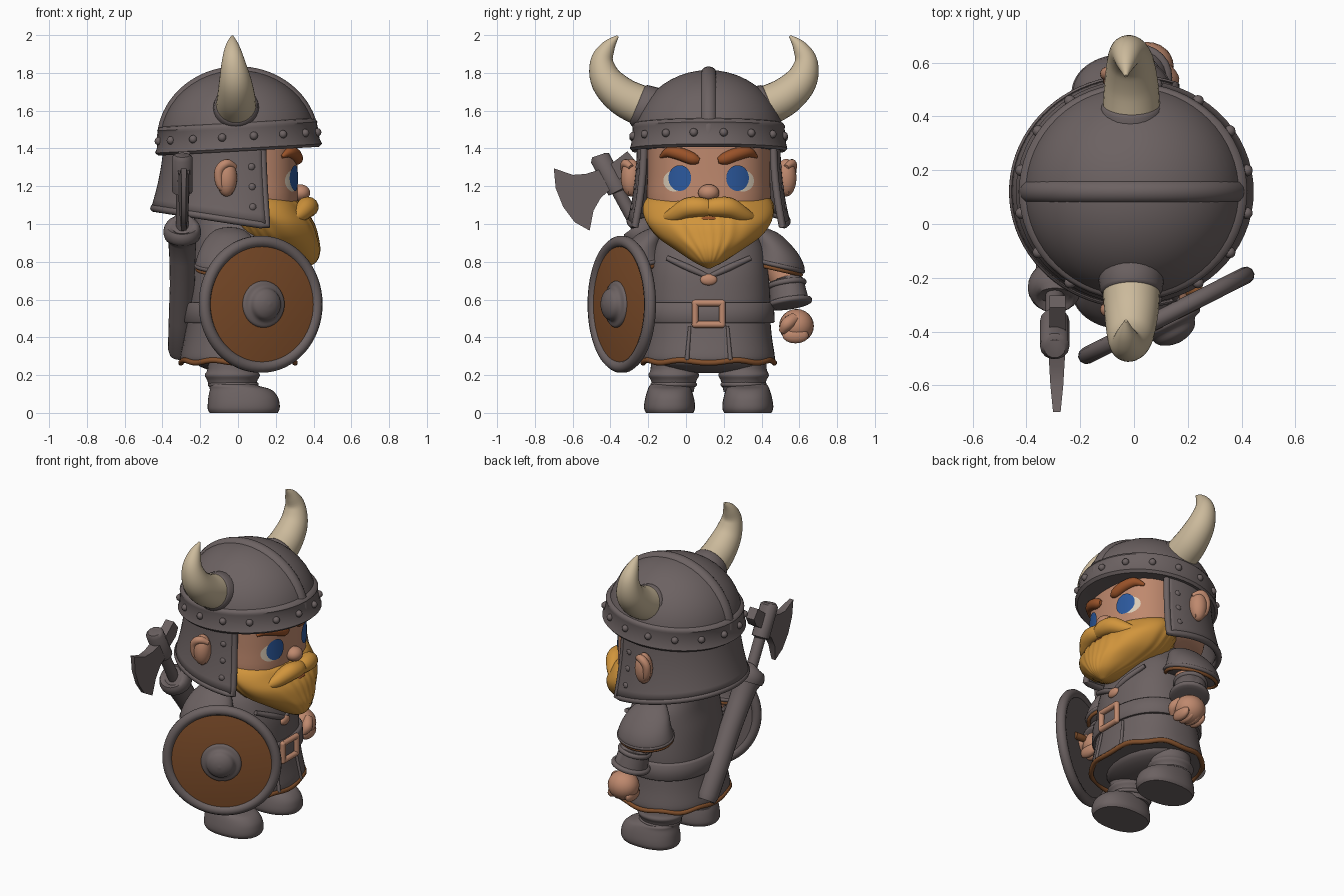
import bpy, bmesh, math
from math import sin, cos, pi, radians
from mathutils import Vector

if "Cube" in bpy.data.objects:
    bpy.data.objects.remove(bpy.data.objects["Cube"])

CY = 0.12  # the figure faces +x and its middle plane is y = CY


def material(name, rgb):
    m = bpy.data.materials.new(name)
    m.diffuse_color = (*rgb, 1)
    m.use_nodes = True
    m.node_tree.nodes["Principled BSDF"].inputs["Base Color"].default_value = m.diffuse_color
    return m


GREY = material("iron_grey", (0.15, 0.122, 0.122))
RUST = material("rust_leather", (0.22, 0.078, 0.024))
SKIN = material("skin", (0.52, 0.25, 0.155))
GOLD = material("golden_beard", (0.64, 0.30, 0.045))
BLUE = material("eye_blue", (0.025, 0.10, 0.34))
WHITE = material("eye_white", (0.70, 0.60, 0.47))
BONE = material("horn_bone", (0.60, 0.49, 0.33))
BROW = material("brow_brown", (0.32, 0.085, 0.022))


def finish(name, bm, *mats, angle=50):
    bmesh.ops.recalc_face_normals(bm, faces=bm.faces)
    me = bpy.data.meshes.new(name)
    bm.to_mesh(me)
    bm.free()
    for m in mats:
        me.materials.append(m)
    me.shade_smooth()
    me.set_sharp_from_angle(angle=radians(angle))
    o = bpy.data.objects.new(name, me)
    bpy.context.collection.objects.link(o)
    return o


def spline(pts, steps):
    """Catmull-Rom through tuples of any length."""
    if steps == 1:
        return [tuple(p) for p in pts]
    q, out = [pts[0], *pts, pts[-1]], []
    for i in range(1, len(q) - 2):
        for s in range(steps):
            t = s / steps
            out.append(tuple(0.5 * (2 * b + (c - a) * t + (2 * a - 5 * b + 4 * c - d) * t * t
                                    + (3 * b - a - 3 * c + d) * t ** 3)
                             for a, b, c, d in zip(*q[i - 1:i + 3])))
    return out + [tuple(pts[-1])]


def bridge(bm, rings, closed=False):
    n = len(rings[0])
    for k in range(len(rings) if closed else len(rings) - 1):
        a, b = rings[k], rings[(k + 1) % len(rings)]
        for i in range(n):
            bm.faces.new((a[i], a[(i + 1) % n], b[(i + 1) % n], b[i]))
    if not closed:
        bm.faces.new(rings[0])
        bm.faces.new(rings[-1])


def oval(a, rx, ry, e=2.0):
    c, s = cos(a), sin(a)
    return (rx * math.copysign(abs(c) ** (2 / e), c), ry * math.copysign(abs(s) ** (2 / e), s))


def loft(name, rings, mat, e=2.0, n=48, steps=4, wave=None):
    """Stacked ovals: (z, centre x, centre y, radius x, radius y)."""
    bm, loops = bmesh.new(), []
    for z, cx, cy, rx, ry in spline(rings, steps):
        loop = []
        for i in range(n):
            a = 2 * pi * i / n
            k = wave(a, z) if wave else 1
            x, y = oval(a, max(rx, 0.002) * k, max(ry, 0.002) * k, e)
            loop.append(bm.verts.new((cx + x, cy + y, z)))
        loops.append(loop)
    bridge(bm, loops)
    return finish(name, bm, mat)


def tube(name, pts, mat, steps=5, n=14, closed=False):
    """Round sweep along points (x, y, z, radius)."""
    path = pts if closed else spline(pts, steps)
    P = [Vector(p[:3]) for p in path]
    bm, rings, up = bmesh.new(), [], None
    for i, p in enumerate(P):
        t = (P[(i + 1) % len(P)] - P[i - 1]) if closed else P[min(i + 1, len(P) - 1)] - P[max(i - 1, 0)]
        t.normalize()
        up = up or (Vector((0, 0, 1)) if abs(t.z) < 0.9 else Vector((1, 0, 0)))
        up = (up - t * up.dot(t)).normalized()
        side = t.cross(up)
        r = max(path[i][3], 0.002)
        rings.append([bm.verts.new(p + r * (cos(2 * pi * j / n) * up + sin(2 * pi * j / n) * side))
                      for j in range(n)])
    bridge(bm, rings, closed)
    return finish(name, bm, mat)


def ball(name, c, r, mat, seg=24):
    bm = bmesh.new()
    bmesh.ops.create_uvsphere(bm, u_segments=seg, v_segments=seg // 2, radius=1)
    for v in bm.verts:
        v.co = Vector([c[k] + v.co[k] * r[k] for k in range(3)])
    return finish(name, bm, mat)


def prism(name, poly, x0, mat, halves):
    """Outline in (y, z) made thick along x by a half thickness per point."""
    bm = bmesh.new()
    bridge(bm, [[bm.verts.new((x0 + s * h, y, z)) for (y, z), h in zip(poly, halves)] for s in (-1, 1)])
    return finish(name, bm, mat, angle=30)


def hoop(name, z, rx, ry, r, mat, cx=0, cy=CY, e=2.0, n=64, dz=lambda a: 0):
    pts = [(cx + oval(2 * pi * i / n, rx, ry, e)[0], cy + oval(2 * pi * i / n, rx, ry, e)[1],
            z + dz(2 * pi * i / n), r) for i in range(n)]
    return tube(name, pts, mat, n=10, closed=True)


# legs and boots
for side, s in (("right", -1), ("left", 1)):
    y, b = CY + s * 0.185, CY + s * 0.207
    loft(side + "_boot", [(0, .03, b, .18, .125), (.02, .03, b, .19, .134), (.05, .03, b, .19, .134),
                          (.09, .026, b, .182, .126), (.125, .012, b, .16, .115), (.145, -.02, b, .125, .105),
                          (.165, -.03, y, .11, .10)], GREY, e=2.3)
    loft(side + "_leg", [(.11, -.03, y, .115, .105), (.17, -.03, y, .132, .12), (.20, -.03, y, .146, .134),
                         (.235, -.03, y, .13, .122), (.34, -.02, y, .13, .12)], GREY)
    hoop(side + "_boot_strap", .15, .122, .11, .013, GREY, cx=-.025, cy=y)
ball("breeches", (-.01, CY, .28), (.22, .30, .07), GREY)

# tunic, belt and hem
loft("tunic", [(.27, 0, CY, .30, .345), (.30, 0, CY, .305, .35), (.40, 0, CY, .285, .335), (.52, 0, CY, .268, .325),
               (.62, 0, CY, .265, .325), (.75, 0, CY, .255, .315), (.87, -.01, CY, .228, .295),
               (.96, -.025, CY, .21, .25), (1.08, -.03, CY, .20, .20)], GREY, e=2.3)
hoop("hem_trim", .272, .302, .347, .015, RUST, e=2.3, n=96, dz=lambda a: .007 * cos(8 * a + pi))
loft("belt", [(.475, 0, CY, .285, .343), (.485, 0, CY, .292, .35), (.575, 0, CY, .287, .345),
              (.585, 0, CY, .278, .335)], GREY, e=2.3, steps=1, n=64)
corners = [(CY - .072, .468), (CY + .072, .468), (CY + .072, .582), (CY - .072, .582)]
for i in range(4):
    (y0, z0), (y1, z1) = corners[i], corners[(i + 1) % 4]
    tube("buckle_bar", [(.297, y0, z0, .018), (.297, y1, z1, .018)], SKIN, steps=1)
    ball("buckle_corner", (.297, y0, z0), (.018,) * 3, SKIN, 12)
ball("tunic_button", (.262, CY, .705), (.02, .045, .03), SKIN)
for s in (-1, 1):
    tube("lapel", [(.20, CY + s * .22, .82, .014), (.245, CY + s * .10, .765, .018), (.258, CY, .72, .012)], GREY)
    tube("skirt_fold", [(.272, CY + s * .10, .46, .008), (.298, CY + s * .115, .28, .012)], GREY)

# shoulders and arms
for side, s in (("right", -1), ("left", 1)):
    pad = loft(side + "_shoulder_pad", [(-.015, 0, 0, .165, .125), (0, 0, 0, .182, .142), (.03, 0, 0, .178, .138),
                                        (.08, 0, -s * .02, .16, .122), (.13, 0, -s * .06, .13, .10),
                                        (.17, 0, -s * .10, .08, .07), (.185, 0, -s * .11, .01, .01)], GREY)
    trim = hoop(side + "_pad_trim", -.014, .170, .130, .011, RUST, cy=0)
    edge = hoop(side + "_pad_edge", .006, .176, .136, .012, GREY, cy=0)
    for o in (pad, trim, edge):
        o.location = (-.045, CY + s * .365, .775)
        o.rotation_euler = (-s * radians(13), 0, 0)
left = [(-.03, .47, .82), (.0, .53, .70), (.025, .55, .57), (.05, .585, .46)]
right = [(-.03, -.23, .82), (-.005, -.27, .70), (.04, -.255, .61), (.09, -.235, .55)]
for side, (a, b, c, h) in (("left", left), ("right", right)):
    tube(side + "_upper_arm", [(*a, .085), (*b, .08)], SKIN, n=20)
    tube(side + "_bracer", [(*b, .08), (*b, .092), (*c, .105), (*c, .085)], GREY, steps=1, n=24)
    for k, r in ((.15, .102), (.9, .118)):
        p, q = (Vector(b).lerp(Vector(c), k + d) for d in (-.14, .14))
        tube(side + "_bracer_cuff", [(*p, r - .03), (*p.lerp(q, .2), r), (*p.lerp(q, .8), r), (*q, r - .03)],
             GREY, steps=3, n=24)
    ball(side + "_hand", h, (.098, .092, .09), SKIN)
    for i in range(4):
        ball(side + "_finger", (h[0] + .065 - .042 * i, h[1] - .005, h[2] - .05), (.028, .07, .042), SKIN, 16)
    tube(side + "_thumb", [(h[0] + .06, h[1] - .01, h[2] + .04, .032), (h[0] + .085, h[1] - .05, h[2] + .01, .034),
                           (h[0] + .07, h[1] - .075, h[2] - .03, .02)], SKIN)

# shield, built flat and turned outward
disc = loft("shield_board", [(-.02, 0, 0, .335, .335), (.01, 0, 0, .335, .335), (.03, 0, 0, .2, .2),
                             (.035, 0, 0, .05, .05)], RUST, steps=1, n=64)
disc.data.materials.append(GREY)
for f in disc.data.polygons:
    f.material_index = 1 if f.normal.z < -.5 else 0
rim = hoop("shield_rim", 0, .332, .332, .032, GREY, cy=0)
boss = loft("shield_boss", [(.02, 0, 0, .125, .125), (.042, 0, 0, .12, .12), (.055, 0, 0, .092, .092),
                            (.085, 0, 0, .075, .075), (.105, 0, 0, .04, .04), (.112, 0, 0, .003, .003)], GREY)
strap = tube("shield_strap", [(-.16, 0, -.02, .022), (-.08, 0, -.055, .022), (.08, 0, -.055, .022),
                              (.16, 0, -.02, .022)], RUST)
for o in (disc, rim, boss, strap):
    o.location = (.12, -.34, .575)
    o.rotation_euler = Vector((.45, -.89, 0)).to_track_quat('Z', 'Y').to_euler()

# axe carried on the back
X = -.295
tube("axe_sheath", [(X - .01, .215, .325, .045), (X - .01, .205, .34, .066), (X, -.04, .68, .066), (X, -.205, .91, .074),
                    (X, -.22, .93, .094), (X, -.24, .965, .100), (X, -.26, .995, .085), (X, -.265, 1.0, .06)],
     GREY, steps=2, n=24)
tube("axe_handle", [(X, -.20, .88, .035), (X, -.46, 1.36, .035)], GREY, steps=1)
tube("axe_socket", [(X, -.36, 1.17, .04), (X, -.362, 1.175, .055), (X, -.455, 1.35, .055), (X, -.46, 1.365, .04)],
     GREY, steps=1)
prism("axe_blade", [(-.42, 1.30), (-.53, 1.265), (-.60, 1.26), (-.70, 1.295), (-.69, 1.19), (-.65, 1.09), (-.59, 1.01),
                    (-.51, .965), (-.49, 1.07), (-.45, 1.14), (-.38, 1.20)], X + .008, GREY,
      [.035, .028, .024, .014, .012, .012, .012, .014, .024, .028, .035])
prism("axe_poll", [(-.42, 1.30), (-.31, 1.385), (-.265, 1.33), (-.29, 1.28), (-.38, 1.22)], X + .01, GREY, [.03] * 5)

# head and face
HX, HY, HE = .315, .325, 2.5
loft("head", [(1.01, .05, CY, .15, .18), (1.05, .03, CY, .26, .27), (1.10, 0, CY, HX, HY), (1.25, 0, CY, HX, HY),
              (1.40, 0, CY, HX, HY), (1.47, 0, CY, HX, HY)], SKIN, e=HE, n=96)


def face_x(y):
    return HX * max(0, 1 - abs((y - CY) / HY) ** HE) ** (1 / HE)


def patch(name, y, z, ry, rz, lift, mat):
    bm = bmesh.new()
    bmesh.ops.create_grid(bm, x_segments=12, y_segments=12, size=1)
    for v in bm.verts:
        a, b, _ = v.co
        py, pz = y + ry * a * math.sqrt(1 - b * b / 2), z + rz * b * math.sqrt(1 - a * a / 2)
        v.co = (face_x(py) + lift, py, pz)
    return finish(name, bm, mat)


for s in (-1, 1):
    patch("eye_white", CY + s * .182, 1.228, .058, .056, .004, WHITE)
    patch("eye_iris", CY + s * .153, 1.243, .060, .068, .008, BLUE)
    tube("eyebrow", [(face_x(CY + s * d) + .002, CY + s * d, z, r) for d, z, r in
                     ((.05, 1.335, .015), (.085, 1.345, .032), (.15, 1.37, .034), (.21, 1.38, .028), (.255, 1.355, .008))], BROW)
    ball("ear", (-.06, CY + s * .41, 1.245), (.055, .055, .10), SKIN)
    tube("ear_rim", [(-.03, CY + s * .41, 1.17, .015), (-.09, CY + s * .43, 1.20, .022), (-.10, CY + s * .44, 1.28, .025),
                     (-.06, CY + s * .44, 1.32, .024), (-.015, CY + s * .41, 1.30, .015)], SKIN)
    tube("moustache", [(.37, CY + s * .0, 1.085, .045), (.375, CY + s * .05, 1.09, .052), (.36, CY + s * .11, 1.085, .055),
                       (.325, CY + s * .18, 1.05, .042), (.29, CY + s * .235, 1.03, .022), (.28, CY + s * .255, 1.045, .005)], GOLD)
ball("nose", (.33, CY, 1.165), (.052, .056, .045), SKIN)
ball("mouth", (.372, CY, 1.027), (.02, .05, .014), BROW)
loft("beard", [(.765, .345, CY, .01, .01), (.80, .32, CY, .095, .08), (.86, .26, CY, .175, .17), (.93, .205, CY, .22, .27),
               (1.0, .17, CY, .235, .325), (1.06, .135, CY, .23, .345), (1.11, .10, CY, .235, .34), (1.14, .08, CY, .21, .32)],
     GOLD, n=144, wave=lambda a, z: 1 + .010 * sin(18 * a + 7 * sin(3 * a) + 20 * z))

# helmet: dome, band, crest and rivets, tipped slightly back
TILT = .055
loft("helmet_dome", [(1.44 + .375 * sin(t * pi / 24), 0, CY, .412 * cos(t * pi / 24), .40 * cos(t * pi / 24))
                     for t in range(13)], GREY, steps=1, n=64)
band = loft("helmet_band", [(-.065, 0, 0, .40, .38), (-.07, 0, 0, .425, .405), (-.055, 0, 0, .443, .417), (-.03, 0, 0, .432, .41),
                            (.05, 0, 0, .42, .402), (.062, 0, 0, .425, .405), (.078, 0, 0, .415, .395),
                            (.085, 0, 0, .39, .37)], GREY, steps=1, n=64)
band.location, band.rotation_euler = (0, CY, 1.455), (0, -TILT, 0)
for i in range(16):
    a = 2 * pi * (i + .5) / 16
    x, y = oval(a, .428, .406)
    ball("band_rivet", (x, CY + y, 1.462 + TILT * x), (.022,) * 3, GREY, 12)
tube("helmet_crest", [(.385 * cos(t * pi / 20), CY, 1.44 + .35 * sin(t * pi / 20), .045) for t in range(21)], GREY, steps=2)

# neck guard hanging from the band
bm, N, M = bmesh.new(), 48, 8


def guard(a, t):
    x, y = oval(a, .38 + .065 * t ** 1.6, .365 + .05 * t ** 2)
    return Vector((x, CY + y, 1.43 + (1.015 - .155 * x - 1.43) * t))


A0, A1 = radians(70), radians(290)
grid = [[bm.verts.new(guard(A0 + (A1 - A0) * i / N, j / M)) for j in range(M + 1)] for i in range(N + 1)]
for i in range(N):
    for j in range(M):
        bm.faces.new((grid[i][j], grid[i + 1][j], grid[i + 1][j + 1], grid[i][j + 1]))
g = finish("neck_guard", bm, GREY)
sol = g.modifiers.new("thickness", 'SOLIDIFY')
sol.thickness, sol.offset = .03, 0
edge = [guard(A0, j / 8) for j in range(8)] + [guard(A0 + (A1 - A0) * i / N, 1) for i in range(N + 1)] \
    + [guard(A1, 1 - j / 8) for j in range(1, 9)]
tube("neck_guard_rim", [(*p, .02) for p in edge], GREY, steps=1)
for a in (A0 + .17, A1 - .17):
    for t in (.3, .55, .8):
        ball("guard_rivet", guard(a, t), (.024,) * 3, GREY, 12)

# horns with sockets
for s in (-1, 1):
    y = .095
    tube("horn_socket", [(-.01, y + s * .27, 1.60, .125), (-.01, y + s * .34, 1.627, .116), (-.01, y + s * .355, 1.633, .10)],
         GREY, steps=2, n=28)
    tube("horn", [(-.01, y + s * .32, 1.62, .108), (-.01, y + s * .43, 1.675, .10), (-.015, y + s * .515, 1.76, .085),
                  (-.025, y + s * .54, 1.86, .062), (-.03, y + s * .505, 1.94, .037), (-.03, y + s * .455, 1.995, .006)],
         BONE, n=28)
